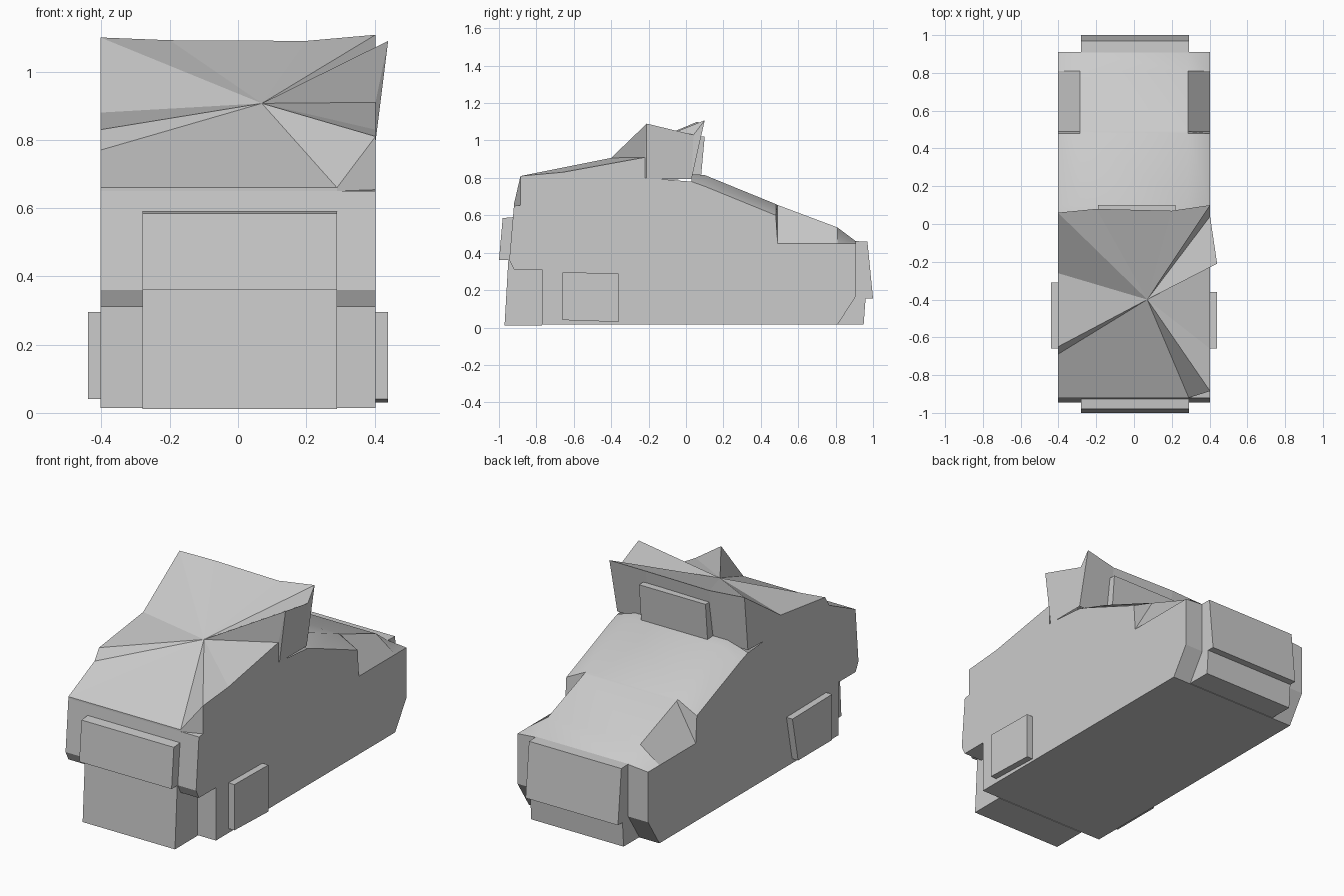
import bpy, bmesh, math

if "Cube" in bpy.data.objects:
    bpy.data.objects.remove(bpy.data.objects["Cube"])

grey = bpy.data.materials.new("plain_grey")
grey.diffuse_color = (0.6, 0.6, 0.6, 1)
grey.use_nodes = True
grey.node_tree.nodes["Principled BSDF"].inputs["Base Color"].default_value = grey.diffuse_color


def finish(name, bm, smooth=None):
    bmesh.ops.recalc_face_normals(bm, faces=bm.faces)
    me = bpy.data.meshes.new(name)
    bm.to_mesh(me)
    bm.free()
    me.materials.append(grey)
    ob = bpy.data.objects.new(name, me)
    bpy.context.collection.objects.link(ob)
    if smooth:
        bpy.ops.object.select_all(action='DESELECT')
        ob.select_set(True)
        bpy.context.view_layer.objects.active = ob
        bpy.ops.object.shade_smooth_by_angle(angle=math.radians(smooth))
    return ob


def prism(name, x0, x1, profile):
    """Extrude a (y, z) outline from x0 to x1."""
    bm = bmesh.new()
    a = [bm.verts.new((x0, y, z)) for y, z in profile]
    b = [bm.verts.new((x1, y, z)) for y, z in profile]
    n = len(a)
    bm.faces.new(a)
    bm.faces.new(b[::-1])
    for i in range(n):
        j = (i + 1) % n
        bm.faces.new((a[i], a[j], b[j], b[i]))
    return finish(name, bm)


def eaves(y):
    return min(0.80, 0.63 + (y + 0.93) * 0.24)


# Main hull: lofted sections (y, floor, shoulder height, hood height)
W, H = 0.403, 0.285
sections = [(-0.77, 0.015, eaves(-0.77), eaves(-0.77)),
            (-0.22, 0.015, 0.80, 0.80),
            (0.03, 0.015, 0.78, 0.82),
            (0.10, 0.015, 0.755, 0.815),
            (0.48, 0.015, 0.60, 0.66),
            (0.49, 0.015, 0.45, 0.655),
            (0.81, 0.015, 0.45, 0.535),
            (0.91, 0.17, 0.45, 0.46)]
bm = bmesh.new()
rings = []
for y, zb, zs, zt in sections:
    pts = [(-W, zb), (W, zb), (W, zs), (H, zt), (-H, zt), (-W, zs)]
    rings.append([bm.verts.new((x, y, z)) for x, z in pts])
for k in range(len(rings) - 1):
    r, s = rings[k], rings[k + 1]
    for i in range(6):
        if k < 2 and i in (2, 3, 4):
            continue  # open below the roof
        j = (i + 1) % 6
        bm.faces.new((r[i], r[j], s[j], s[i]))
bm.faces.new(rings[0])
bm.faces.new(rings[-1])
finish("hull", bm, 30)

# Front end
prism("front_upper", -W, W, [(-0.77, 0.31), (-0.92, 0.31), (-0.945, 0.36),
                             (-0.92, 0.65), (-0.77, 0.668)])
prism("front_lower", -0.28, 0.29, [(-0.77, 0.012), (-0.97, 0.012),
                                   (-0.95, 0.36), (-0.77, 0.36)])
prism("front_panel", -0.28, 0.29, [(-0.93, 0.36), (-1.0, 0.36),
                                   (-0.98, 0.585), (-0.925, 0.59)])

# Rear end
prism("rear_bumper", -0.28, 0.29, [(0.81, 0.017), (0.95, 0.017), (0.96, 0.155),
                                   (1.0, 0.155), (0.97, 0.46), (0.90, 0.462),
                                   (0.81, 0.53)])

# Side wheel plates
prism("left_wheel_plate", -0.44, -0.40, [(-0.66, 0.04), (-0.36, 0.04),
                                         (-0.31, 0.29), (-0.66, 0.295)])
prism("right_wheel_plate", 0.40, 0.44, [(-0.66, 0.04), (-0.36, 0.03),
                                        (-0.36, 0.29), (-0.66, 0.295)])

# Jagged roof: fan of triangles around a peak, with side skirts to the hull
rim = [(-W, -0.92, 0.66), (0.29, -0.92, 0.66), (W, -0.885, 0.81),
       (W, -0.66, 0.83), (W, -0.22, 0.91), (0.44, -0.21, 1.09),
       (W, 0.04, 1.03), (W, 0.10, 1.108), (0.2, 0.07, 1.09),
       (-0.2, 0.08, 1.092), (-W, 0.06, 1.10), (-W, -0.26, 0.88),
       (-W, -0.65, 0.83), (-W, -0.69, 0.77)]
bm = bmesh.new()
peak = bm.verts.new((0.07, -0.40, 0.907))
top = [bm.verts.new(p) for p in rim]
low = [bm.verts.new((max(-W, min(W, x)), min(y, 0.03), eaves(y) - 0.005))
       for x, y, z in rim]
for i in range(len(rim)):
    j = (i + 1) % len(rim)
    bm.faces.new((peak, top[i], top[j]))
    bm.faces.new((top[i], low[i], low[j], top[j]))
finish("roof", bm)

# Panel on the back of the roof
prism("roof_back_panel", -0.19, 0.22, [(0.03, 0.80), (0.08, 0.80),
                                       (0.10, 1.02), (0.05, 1.02)])
